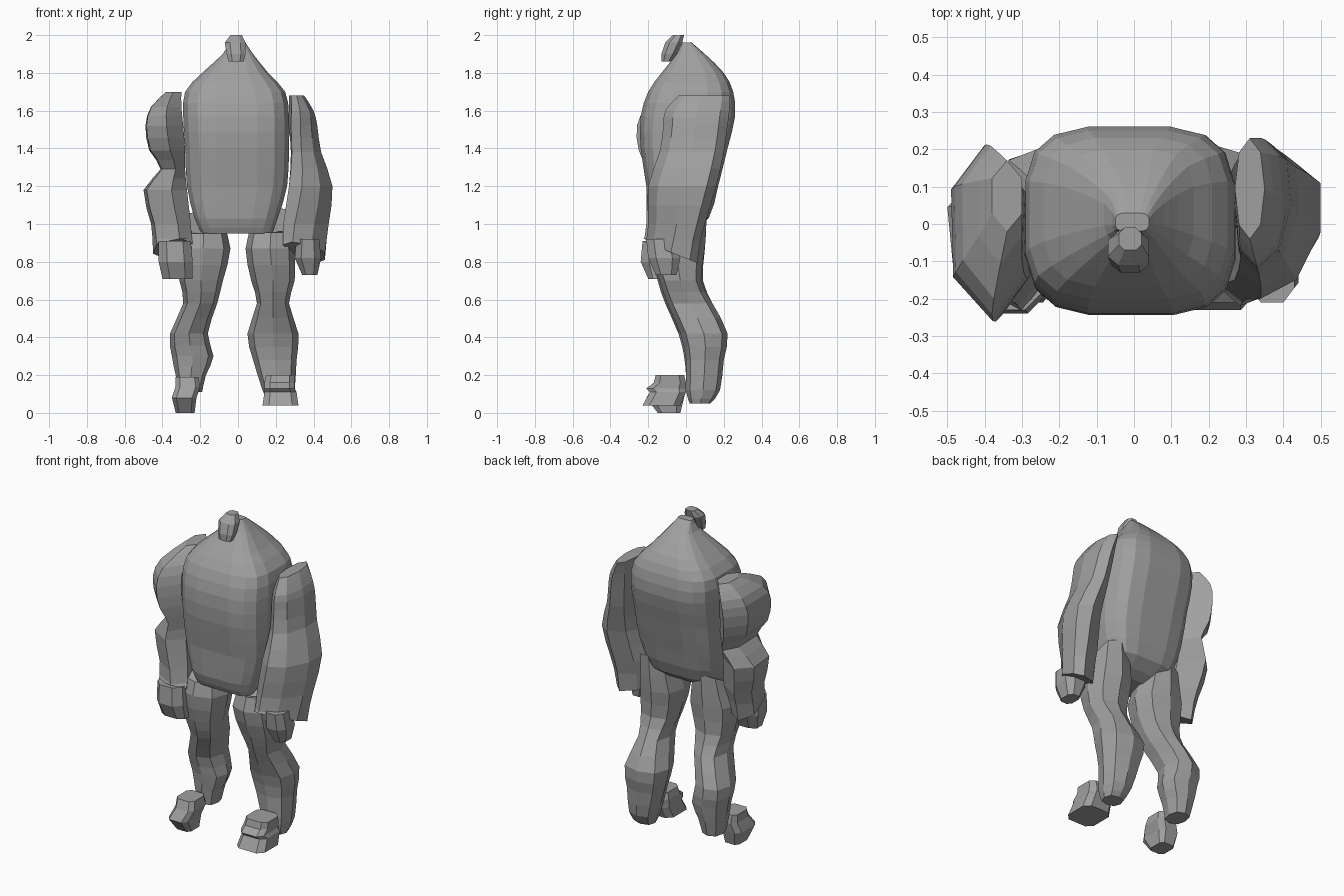
import bpy
import bmesh
from math import cos, sin, pi, copysign

default_cube = bpy.data.objects.get("Cube")
if default_cube:
    bpy.data.objects.remove(default_cube, do_unlink=True)

# Single plain grey finish
grey = bpy.data.materials.new("plain_grey")
grey.use_nodes = True
grey.diffuse_color = (.35, .35, .35, 1)
grey.node_tree.nodes["Principled BSDF"].inputs["Base Color"].default_value = grey.diffuse_color


def outline(sides, power, ridge):
    """Rounded polygon filling the square from -1 to 1; ridge puts corners on the y axis."""
    points = []
    for i in range(sides):
        angle = 2 * pi * i / sides + (pi / 2 if ridge else pi / sides)
        points.append([copysign(abs(c) ** (2 / power), c) for c in (cos(angle), sin(angle))])
    widest = [max(abs(p[axis]) for p in points) for axis in (0, 1)]
    return [(p[0] / widest[0], p[1] / widest[1]) for p in points]


def refine(rows):
    """Add one smoothly interpolated row between each pair of rows."""
    result = []
    for i in range(len(rows) - 1):
        before, after = rows[max(i - 1, 0)], rows[min(i + 2, len(rows) - 1)]
        result.append(rows[i])
        result.append([(9 * (b + c) - a - d) / 16
                       for a, b, c, d in zip(before, rows[i], rows[i + 1], after)])
    return result + [rows[-1]]


def loft(name, rows, sides=8, power=2.6, ridge=False, smooth_path=True,
         tilt_top=0, tilt_bottom=0, lean=0):
    """Skin rows of (height, min x, max x, min y, max y), listed from bottom to top.
    Tilt slopes the end caps; lean skews the lower outlines sideways towards the back."""
    if smooth_path:
        rows = refine(rows)
    shape = outline(sides, power, ridge)
    last = len(rows) - 1
    bm = bmesh.new()
    rings = []
    for index, (z, left, right, front, back) in enumerate(rows):
        tilt = tilt_bottom if index == 0 else tilt_top if index == last else 0
        skew = lean * (1 - index / last)
        width, depth = (right - left) / 2, (back - front) / 2
        rings.append([bm.verts.new(((left + right) / 2 + width * max(-1, min(1, u + skew * v)),
                                    (front + back) / 2 + v * depth,
                                    z + tilt * v * depth)) for u, v in shape])
    for low, high in zip(rings, rings[1:]):
        for i in range(sides):
            j = (i + 1) % sides
            bm.faces.new((low[i], low[j], high[j], high[i]))
    bm.faces.new(rings[0][::-1])
    bm.faces.new(rings[-1])
    bmesh.ops.recalc_face_normals(bm, faces=bm.faces)
    mesh = bpy.data.meshes.new(name)
    bm.to_mesh(mesh)
    bm.free()
    mesh.materials.append(grey)
    part = bpy.data.objects.new(name, mesh)
    bpy.context.collection.objects.link(part)


# Barrel torso tapering to a narrow neck
loft("torso", [
    (.95, -.19, .18, -.17, 0),
    (1.03, -.23, .21, -.2, .12),
    (1.2, -.27, .26, -.21, .17),
    (1.4, -.28, .27, -.24, .22),
    (1.57, -.29, .27, -.24, .26),
    (1.7, -.28, .25, -.2, .25),
    (1.8, -.19, .16, -.13, .2),
    (1.9, -.08, .08, -.05, .1),
    (1.96, -.05, .04, -.02, .03)], sides=16, power=3.5)

# Small slanted head in front of the neck
loft("head", [
    (1.86, -.05, .03, -.13, -.08),
    (1.9, -.06, .04, -.13, -.05),
    (1.96, -.07, .04, -.11, -.02),
    (2, -.04, .02, -.07, -.01)], smooth_path=False)

# Arms: a smooth one on the left, one with a pinched elbow on the right
loft("left_arm", [
    (.85, .24, .46, -.22, .06),
    (1, .24, .48, -.2, .1),
    (1.2, .27, .5, -.2, .16),
    (1.38, .28, .44, -.14, .2),
    (1.52, .27, .42, -.12, .22),
    (1.6, .27, .4, -.11, .23),
    (1.68, .27, .35, -.04, .23)], power=2.1, ridge=True, tilt_bottom=-.4, lean=.6)
loft("right_arm", [
    (.87, -.45, -.24, -.23, .04),
    (1, -.46, -.25, -.21, .09),
    (1.18, -.5, -.27, -.21, .13),
    (1.29, -.41, -.28, -.21, .16),
    (1.39, -.47, -.28, -.25, .19),
    (1.52, -.49, -.29, -.26, .21),
    (1.62, -.46, -.3, -.2, .21),
    (1.7, -.38, -.3, -.02, .17)], sides=6, power=2, ridge=True, tilt_bottom=-.4, lean=-.4)

# Blocky hands
loft("left_hand", [
    (.73, .34, .42, -.16, -.05),
    (.82, .3, .44, -.2, -.03),
    (.92, .31, .43, -.21, -.05)], smooth_path=False)
loft("right_hand", [
    (.71, -.4, -.24, -.2, -.1),
    (.8, -.42, -.24, -.24, -.06),
    (.91, -.42, -.25, -.23, -.06)], smooth_path=False)

# Bent legs with bulging calves
loft("left_leg", [
    (.05, .16, .28, .02, .13),
    (.12, .13, .3, 0, .18),
    (.28, .08, .31, 0, .2),
    (.42, .05, .32, -.03, .22),
    (.58, .1, .27, -.1, .14),
    (.7, .07, .3, -.14, .08),
    (.87, .04, .3, -.19, .1),
    (1.02, .08, .28, -.14, .11)], power=2.5, ridge=True, tilt_top=.6)
loft("right_leg", [
    (.11, -.31, -.19, .01, .15),
    (.2, -.33, -.17, 0, .17),
    (.3, -.35, -.13, -.01, .19),
    (.42, -.36, -.16, -.04, .2),
    (.58, -.29, -.11, -.11, .14),
    (.7, -.31, -.08, -.15, .09),
    (.87, -.33, -.04, -.18, .1),
    (1.01, -.28, -.08, -.14, .11)], power=2.5, ridge=True, tilt_top=.5)

# Separate shoes, each with an ankle block above the toe
loft("left_foot", [
    (.04, .13, .32, -.23, -.03),
    (.11, .14, .31, -.19, 0),
    (.13, .14, .3, -.21, 0),
    (.16, .14, .3, -.17, 0),
    (.2, .15, .3, -.16, -.01)], power=4, smooth_path=False)
loft("right_foot", [
    (0, -.33, -.23, -.15, -.03),
    (.08, -.35, -.22, -.21, -.01),
    (.14, -.33, -.2, -.17, 0),
    (.19, -.33, -.21, -.15, -.01)], power=4, smooth_path=False)
